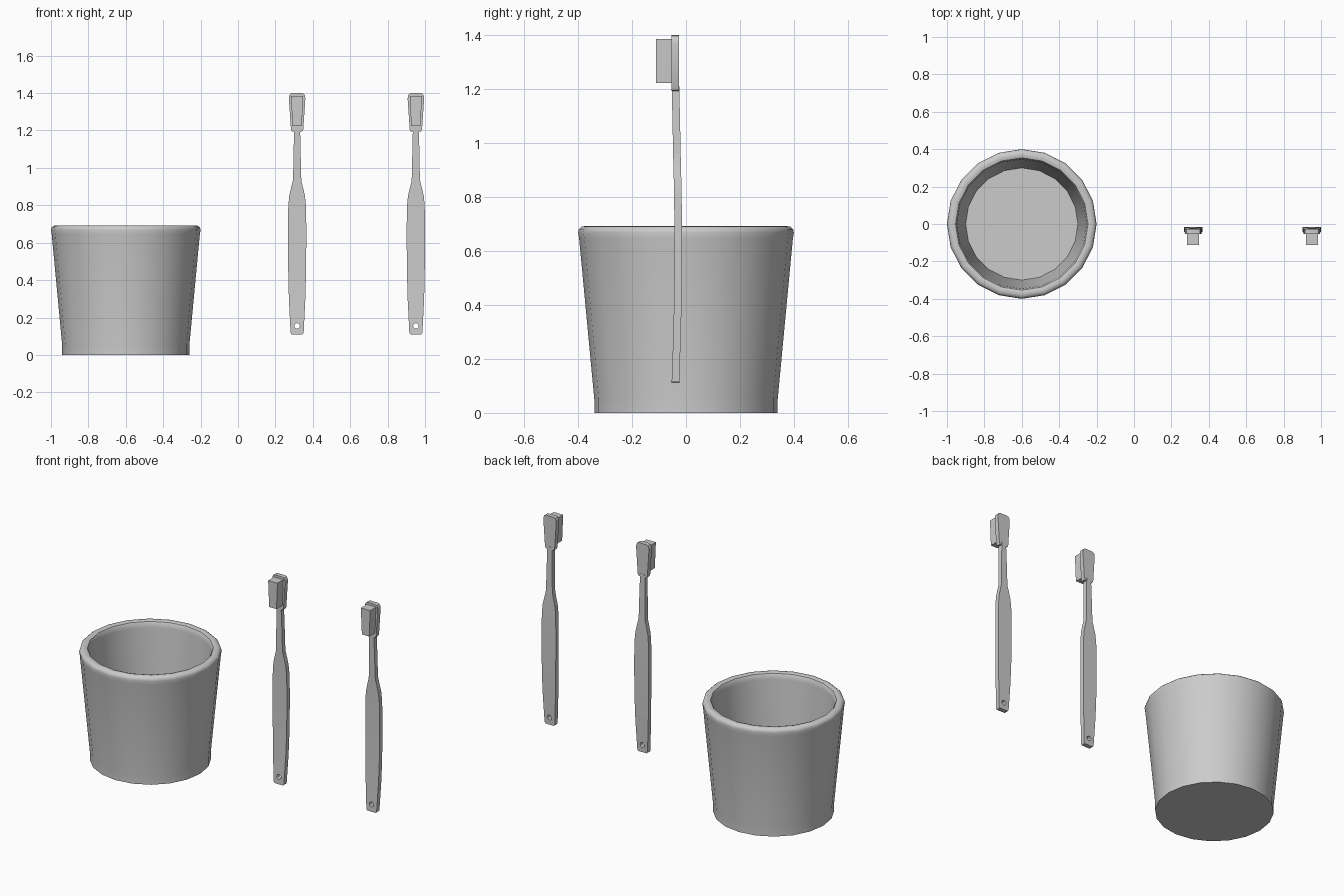
import bpy, bmesh, math
from mathutils import Vector

if "Cube" in bpy.data.objects:
    bpy.data.objects.remove(bpy.data.objects["Cube"])


def make_object(name, bm, x=0.0, smooth=None):
    bmesh.ops.recalc_face_normals(bm, faces=bm.faces)
    me = bpy.data.meshes.new(name)
    bm.to_mesh(me)
    bm.free()
    ob = bpy.data.objects.new(name, me)
    bpy.context.collection.objects.link(ob)
    ob.location.x = x
    bpy.ops.object.select_all(action='DESELECT')
    ob.select_set(True)
    bpy.context.view_layer.objects.active = ob
    if smooth:
        bpy.ops.object.shade_smooth_by_angle(angle=math.radians(smooth))
    return ob


def loft(rings):
    """Skin a stack of closed rings and cap both ends."""
    bm = bmesh.new()
    rows = [[bm.verts.new(p) for p in ring] for ring in rings]
    n = len(rows[0])
    for a, b in zip(rows, rows[1:]):
        for i in range(n):
            j = (i + 1) % n
            bm.faces.new((a[i], a[j], b[j], b[i]))
    bm.faces.new(rows[0][::-1])
    bm.faces.new(rows[-1])
    return bm


def circle(r, z, n=20):
    return [(r * math.cos(math.tau * i / n), r * math.sin(math.tau * i / n), z)
            for i in range(n)]


def plate(z, half, yf, yb):
    return [(-half, yf, z), (half, yf, z), (half, yb, z), (-half, yb, z)]


# Cup: outside wall, rolled rim, inside wall and floor
cup_profile = [(.34, 0), (.34, .052), (.396, .645), (.4, .668), (.397, .681),
               (.387, .69), (.37, .693), (.354, .688), (.347, .675), (.345, .655),
               (.30, .055)]
make_object("cup", loft([circle(r, z) for r, z in cup_profile]), -.6, 40)

# Handle: z, half width, front y
handle_rows = [(.11, .029, -.053), (.118, .035, -.053), (.2, .039, -.050),
               (.30, .044, -.047), (.42, .047, -.044), (.58, .049, -.043),
               (.70, .049, -.043), (.80, .047, -.044), (.85, .042, -.045),
               (.89, .033, -.046), (.93, .023, -.047), (.97, .021, -.048),
               (1.08, .019, -.050), (1.21, .016, -.053)]

# Head outline, right half from the neck upward
head_half = [(.016, 1.193), (.027, 1.195), (.033, 1.206), (.044, 1.37),
             (.042, 1.387), (.036, 1.396), (.026, 1.40)]
head_outline = head_half + [(-x, z) for x, z in reversed(head_half)]


def toothbrush(side, x):
    handle = make_object(side + "_brush_handle", loft(
        [plate(z, w, y, y + .028) for z, w, y in handle_rows]), x, 30)

    # Hanging hole cut through the handle end
    bpy.ops.mesh.primitive_cylinder_add(vertices=12, radius=.015, depth=.2,
                                        location=(x, -.04, .155),
                                        rotation=(math.pi / 2, 0, 0))
    cutter = bpy.context.object
    cutter.hide_render = True
    mod = handle.modifiers.new("hole", 'BOOLEAN')
    mod.object = cutter
    mod.solver = 'EXACT'
    bpy.context.view_layer.objects.active = handle
    bpy.ops.object.modifier_apply(modifier=mod.name)
    bpy.data.objects.remove(cutter)

    # Head plate and bristle block
    make_object(side + "_brush_head", loft(
        [[(px, y, pz) for px, pz in head_outline] for y in (-.054, -.026)]), x, 30)
    make_object(side + "_bristles", loft(
        [plate(1.223, .025, -.111, -.05), plate(1.385, .032, -.111, -.05)]), x)


toothbrush("inner", .316)
toothbrush("outer", .951)
